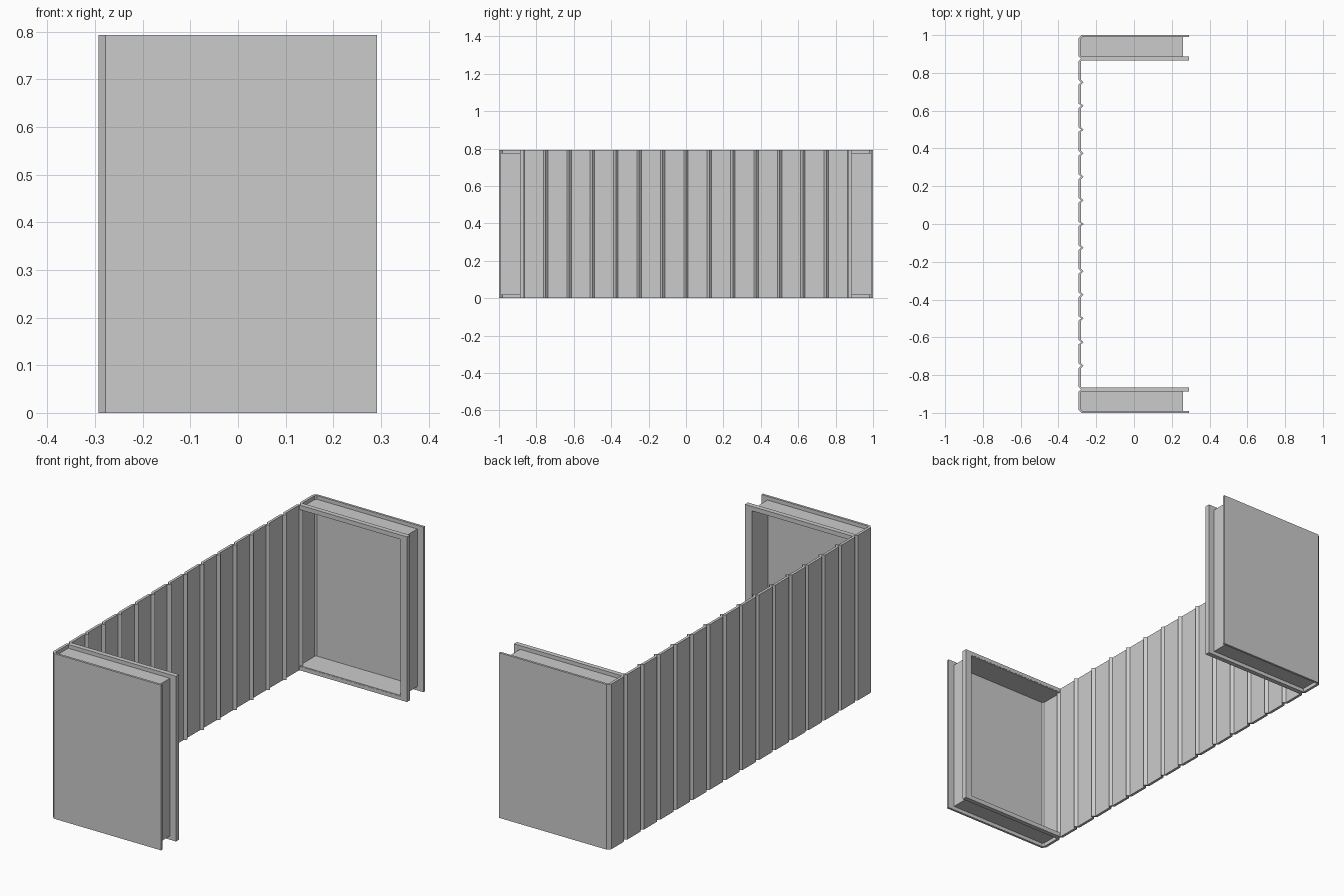
import bpy, bmesh

if "Cube" in bpy.data.objects:
    bpy.data.objects.remove(bpy.data.objects["Cube"])

H = 0.793            # overall height
X0, X1 = -0.293, 0.292


def strip_solid(name, outer, inner, place, a, b):
    """Sheet between two matching 2D paths, extruded from a to b."""
    bm = bmesh.new()
    rows = [[bm.verts.new(place(p, t)) for p in path]
            for path, t in ((outer, a), (inner, a), (inner, b), (outer, b))]
    n = len(outer)
    for r in range(4):
        p, q = rows[r], rows[(r + 1) % 4]
        for i in range(n - 1):
            bm.faces.new((p[i], p[i + 1], q[i + 1], q[i]))
    for i in (0, n - 1):
        bm.faces.new([row[i] for row in rows])
    bmesh.ops.recalc_face_normals(bm, faces=bm.faces)
    me = bpy.data.meshes.new(name)
    bm.to_mesh(me)
    bm.free()
    ob = bpy.data.objects.new(name, me)
    bpy.context.collection.objects.link(ob)
    return ob


def flat(p, t):      # plan profile, extruded up
    return (p[0], p[1], t)


def upright(p, t):   # front profile, extruded along y
    return (p[0], t, p[1])


# Continuous bent sheet: end panel, chamfered corner, grooved back, other end
outer = [(X1, -1), (X0 + 0.015, -1), (X0, -0.985)]
inner = [(X1, -0.989), (X0 + 0.019, -0.989), (X0 + 0.013, -0.982)]
for k in range(-7, 8):
    for dy, dx in ((-0.012, 0), (0, 0.013), (0.012, 0)):
        outer.append((X0 + dx, k * 0.125 + dy))
        inner.append((X0 + 0.013 + dx, k * 0.125 + dy))
outer += [(x, -y) for x, y in reversed(outer[:3])]
inner += [(x, -y) for x, y in reversed(inner[:3])]
strip_solid("grooved_shell", outer, inner, flat, 0, H)


def c_path(inset, front):
    """Three-sided path: bottom, front, top, open at the back."""
    back = X0 + 0.012
    return [(back, inset), (front, inset), (front, H - inset), (back, H - inset)]


# End units: inner flange frame and recessed channel web
for side, s in (("left", -1), ("right", 1)):
    strip_solid(side + "_inner_flange", c_path(0, X1), c_path(0.018, 0.26),
                upright, s * 0.888, s * 0.865)
    strip_solid(side + "_channel_web", c_path(0.018, 0.26), c_path(0.022, 0.256),
                upright, s * 0.99, s * 0.866)
